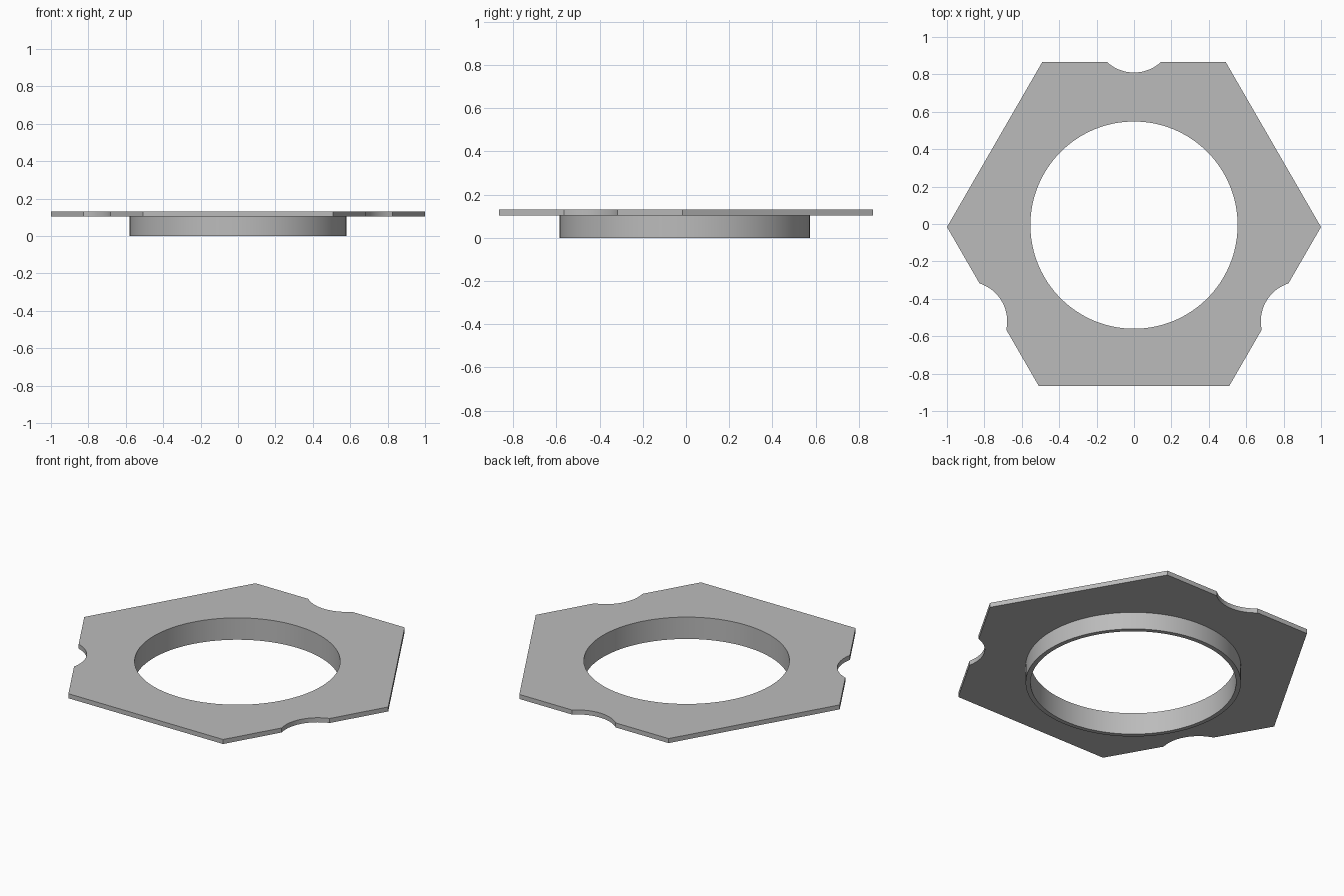
import bpy, bmesh, math
from mathutils import Vector, Matrix

if "Cube" in bpy.data.objects:
    bpy.data.objects.remove(bpy.data.objects["Cube"], do_unlink=True)

CENTRE_Y = -0.006
HOLE_R, COLLAR_R = 0.554, 0.58
PLATE_BOTTOM, PLATE_TOP = 0.103, 0.13
SEGMENTS = 128

grey = bpy.data.materials.new("plain grey")
grey.use_nodes = True
colour = (0.5, 0.5, 0.5, 1)
grey.diffuse_color = colour
grey.node_tree.nodes["Principled BSDF"].inputs["Base Color"].default_value = colour


def finish(bm, name):
    bmesh.ops.recalc_face_normals(bm, faces=bm.faces)
    mesh = bpy.data.meshes.new(name)
    bm.to_mesh(mesh)
    bm.free()
    mesh.materials.append(grey)
    obj = bpy.data.objects.new(name, mesh)
    obj.location.y = CENTRE_Y
    bpy.context.collection.objects.link(obj)
    bpy.ops.object.select_all(action="DESELECT")
    obj.select_set(True)
    bpy.context.view_layer.objects.active = obj
    bpy.ops.object.shade_smooth_by_angle(angle=math.radians(30))
    return obj


def circle(radius, z):
    angles = [2 * math.pi * i / SEGMENTS for i in range(SEGMENTS)]
    return [Vector((radius * math.cos(a), radius * math.sin(a), z)) for a in angles]


def add_loop(bm, points):
    verts = [bm.verts.new(p) for p in points]
    return [bm.edges.new((v, verts[i - 1])) for i, v in enumerate(verts)]


# Hexagon outline: one long side with a shallow round notch, repeated three times
side_dist, half_side = 0.871, 0.491
notch_r, notch_half = 0.213, 0.143
notch_y = side_dist + math.sqrt(notch_r ** 2 - notch_half ** 2)
sweep = math.asin(notch_half / notch_r)
side = [Vector((half_side, side_dist, PLATE_BOTTOM))]
for i in range(25):
    a = sweep * (1 - i / 12)
    side.append(Vector((notch_r * math.sin(a), notch_y - notch_r * math.cos(a), PLATE_BOTTOM)))
side.append(Vector((-half_side, side_dist, PLATE_BOTTOM)))
outline = [Matrix.Rotation(math.radians(120 * k), 3, "Z") @ p for k in range(3) for p in side]

# Flat plate with a round hole
bm = bmesh.new()
edges = add_loop(bm, outline) + add_loop(bm, circle(HOLE_R, PLATE_BOTTOM))
bmesh.ops.triangle_fill(bm, edges=edges, use_beauty=True, use_dissolve=False)
for f in [f for f in bm.faces if f.calc_center_median().xy.length < HOLE_R * 0.98
          and all(v.co.xy.length < HOLE_R + 0.001 for v in f.verts)]:
    bm.faces.remove(f)
extruded = bmesh.ops.extrude_face_region(bm, geom=bm.faces[:], use_keep_orig=True)
top = [g for g in extruded["geom"] if isinstance(g, bmesh.types.BMVert)]
bmesh.ops.translate(bm, verts=top, vec=(0, 0, PLATE_TOP - PLATE_BOTTOM))
finish(bm, "hexagonal_plate")

# Thin collar under the plate, left open where it meets the plate
bm = bmesh.new()
profile = [(COLLAR_R, PLATE_BOTTOM), (COLLAR_R, 0), (HOLE_R, 0), (HOLE_R, PLATE_BOTTOM)]
rings = [[bm.verts.new(p) for p in circle(r, z)] for r, z in profile]
for lower, upper in zip(rings, rings[1:]):
    for i in range(SEGMENTS):
        bm.faces.new((lower[i - 1], lower[i], upper[i], upper[i - 1]))
collar = finish(bm, "round_collar")
